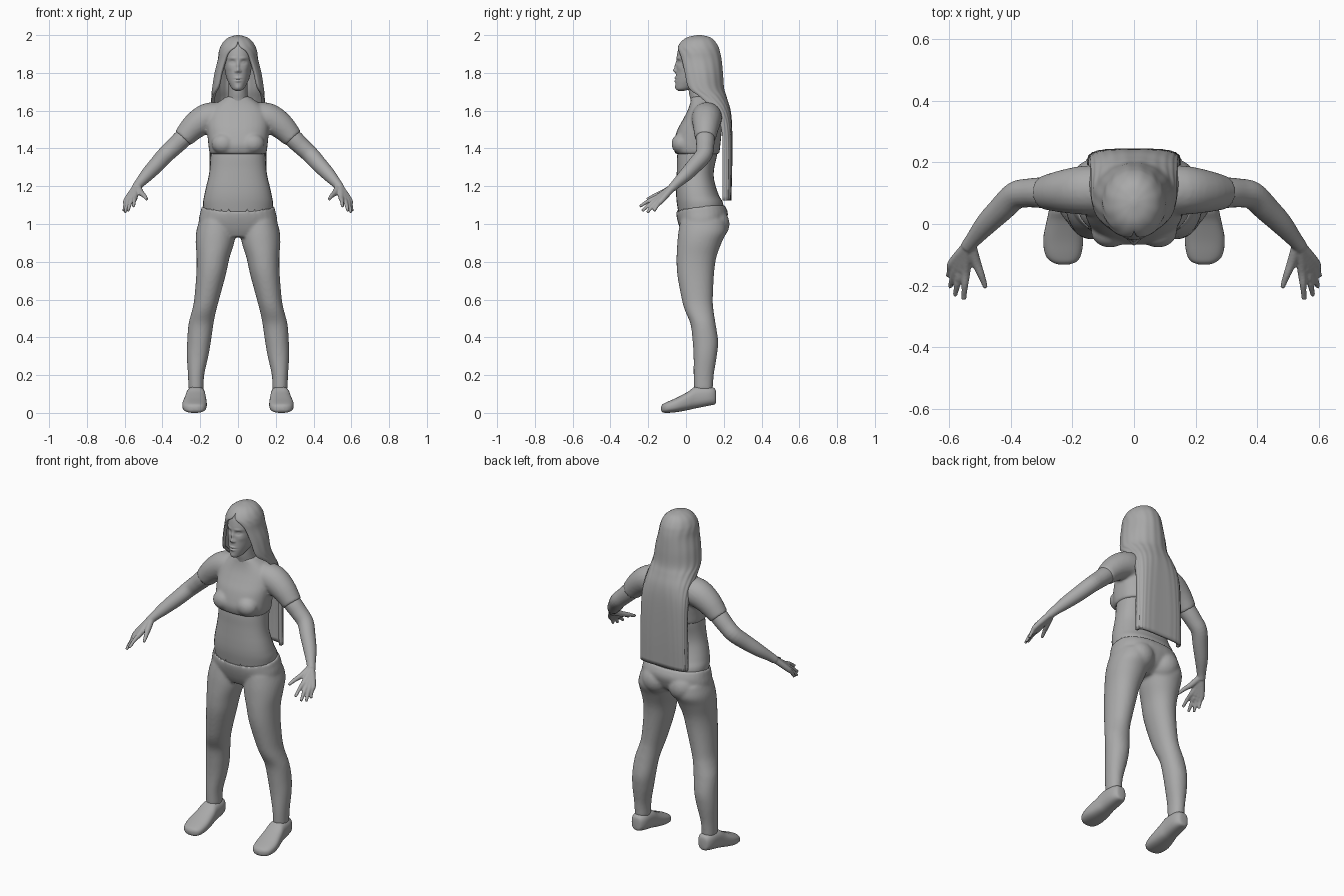
import bpy, bmesh, math
from mathutils import Vector

grey = bpy.data.materials.new("plain grey")
grey.diffuse_color = (0.4, 0.4, 0.4, 1)
X, Y, Z = Vector((1, 0, 0)), Vector((0, 1, 0)), Vector((0, 0, 1))


def resample(rows, steps):
    """Catmull-Rom interpolation of a list of number rows."""
    out = []
    for i in range(len(rows) - 1):
        p0, p1, p2, p3 = (rows[max(0, min(len(rows) - 1, i + k))] for k in (-1, 0, 1, 2))
        for s in range(steps):
            t = s / steps
            out.append([0.5 * (2 * b + (c - a) * t + (2 * a - 5 * b + 4 * c - d) * t * t
                               + (3 * b - a - 3 * c + d) * t ** 3)
                        for a, b, c, d in zip(p0, p1, p2, p3)])
    return out + [list(rows[-1])]


def sp(v, n):
    return math.copysign(abs(v) ** (2 / n), v)


def ring(c, u, v, a, b, n=2, seg=32):
    angles = [2 * math.pi * i / seg for i in range(seg)]
    return [Vector(c) + u * (a * sp(math.cos(t), n)) + v * (b * sp(math.sin(t), n)) for t in angles]


def loft(bm, rings, mirror=False):
    for sign in ((1, -1) if mirror else (1,)):
        vs = [[bm.verts.new((p.x * sign, p.y, p.z)) for p in r] for r in rings]
        m = len(vs[0])
        for r, q in zip(vs, vs[1:]):
            for i in range(m):
                bm.faces.new((r[i], r[(i + 1) % m], q[(i + 1) % m], q[i]))
        bm.faces.new(vs[0])
        bm.faces.new(vs[-1])


def stack(bm, rows, n=2, steps=4, mirror=False, seg=32, dip=0):
    """Level sections: z, centre x, half width, front y, back y."""
    rings = [ring((cx, (f + b) / 2, z), X, Y, w, (b - f) / 2, n, seg)
             for z, cx, w, f, b in resample(rows, steps)]
    if dip:  # curved top rim, lower in front
        for p in rings[-1]:
            p.z -= dip * max(0, 0.1 - p.y)
    loft(bm, rings, mirror)


def tube(bm, rows, steps=4, mirror=True, seg=20):
    """Round sections along a path: x, y, z, radius."""
    pts = resample(rows, steps)
    rings = []
    for i, p in enumerate(pts):
        a, b = pts[max(0, i - 1)], pts[min(len(pts) - 1, i + 1)]
        d = (Vector(b[:3]) - Vector(a[:3])).normalized()
        u = d.cross(Y if abs(d.y) < 0.8 else X).normalized()
        rings.append(ring(p[:3], u, d.cross(u), p[3], p[3], 2, seg))
    loft(bm, rings, mirror)


def ball(bm, c, r):
    for s in (1, -1):
        res = bmesh.ops.create_uvsphere(bm, u_segments=24, v_segments=14, radius=1)
        for v in res["verts"]:
            v.co = Vector((s * c[0] + v.co.x * r[0], c[1] + v.co.y * r[1], c[2] + v.co.z * r[2]))


def finish(name, bm, voxel=0, smooth=0):
    bmesh.ops.recalc_face_normals(bm, faces=bm.faces)
    for f in bm.faces:
        f.smooth = True
    me = bpy.data.meshes.new(name)
    bm.to_mesh(me)
    bm.free()
    me.materials.append(grey)
    ob = bpy.data.objects.new(name, me)
    bpy.context.collection.objects.link(ob)
    if voxel:
        m = ob.modifiers.new("blend", 'REMESH')
        m.mode, m.voxel_size, m.use_smooth_shade = 'VOXEL', voxel, True
    if smooth:
        m = ob.modifiers.new("soften", 'SMOOTH')
        m.factor, m.iterations = 0.5, smooth
    return ob


# Bare midriff and neck
bm = bmesh.new()
stack(bm, [(1.0, 0, .17, -.03, .19), (1.1, 0, .185, -.047, .198), (1.15, 0, .179, -.052, .175),
           (1.2, 0, .168, -.052, .157), (1.25, 0, .156, -.05, .147), (1.3, 0, .149, -.048, .15),
           (1.37, 0, .145, -.046, .165), (1.45, 0, .14, -.03, .165)], 2.3)
finish("midriff", bm)
bm = bmesh.new()
stack(bm, [(1.58, 0, .075, .03, .15), (1.65, 0, .057, .025, .145), (1.7, 0, .05, .015, .135),
           (1.78, 0, .05, .01, .13)])
finish("neck", bm)

# Short top with sleeves
bm = bmesh.new()
stack(bm, [(1.37, 0, .15, -.056, .176), (1.4, 0, .155, -.066, .18), (1.43, 0, .158, -.067, .183),
           (1.5, 0, .165, -.045, .19), (1.55, 0, .165, -.018, .19), (1.6, 0, .15, .008, .185),
           (1.64, 0, .11, .022, .172), (1.675, 0, .062, .028, .15)], 2.4)
ball(bm, (.078, -.025, 1.425), (.062, .052, .055))
tube(bm, [(.08, .11, 1.565, .08), (.16, .11, 1.56, .08), (.23, .106, 1.518, .07), (.292, .102, 1.453, .055)])
finish("short_top", bm, .008, 6)

# Trousers: hips, seat and legs
bm = bmesh.new()
stack(bm, [(.93, 0, .12, -.01, .13), (.97, 0, .2, -.03, .19), (1.02, 0, .208, -.046, .215),
           (1.06, 0, .2, -.052, .222), (1.1, 0, .19, -.05, .205)], 2.3, dip=.27)
stack(bm, [(.12, .222, .04, .042, .142), (.2, .222, .043, .04, .147), (.3, .214, .057, .04, .163),
           (.38, .206, .063, .035, .17), (.47, .196, .066, .024, .157), (.54, .18, .064, -.005, .146),
           (.6, .166, .066, -.022, .142), (.73, .143, .078, -.046, .148), (.82, .132, .087, -.05, .16),
           (.9, .122, .102, -.046, .188), (.96, .117, .104, -.04, .215), (1.02, .11, .095, -.03, .21)],
      2.1, mirror=True)
ball(bm, (.088, .138, 1.0), (.09, .093, .09))
finish("trousers", bm, .008, 6)

# Arms and hands
bm = bmesh.new()
tube(bm, [(.22, .105, 1.52, .045), (.29, .102, 1.455, .05), (.34, .101, 1.407, .047), (.385, .093, 1.365, .045),
          (.43, .05, 1.315, .042), (.48, 0, 1.262, .036), (.522, -.05, 1.215, .026), (.542, -.075, 1.19, .023)])
for knuckle, tip in [((.546, -.15, 1.142), (.553, -.245, 1.092)), ((.563, -.148, 1.132), (.582, -.232, 1.068)),
                     ((.578, -.14, 1.127), (.598, -.205, 1.06)), ((.59, -.127, 1.127), (.604, -.17, 1.068))]:
    mid = [(a + b) / 2 for a, b in zip(knuckle, tip)]
    tube(bm, [(.54, -.07, 1.195, .019), (*knuckle, .0155), (mid[0], mid[1], mid[2] + .006, .011),
              (*tip, .008)], seg=12)
tube(bm, [(.53, -.07, 1.195, .018), (.513, -.125, 1.165, .016), (.497, -.165, 1.15, .012),
          (.482, -.207, 1.13, .008)], seg=12)
finish("arms", bm, .005, 2)

# Shoes: sections from heel to toe as y, centre x, half width, bottom z, top z
bm = bmesh.new()
rows = [(.16, .222, .012, .06, .1), (.153, .222, .032, .046, .128), (.12, .222, .047, .038, .139),
        (.05, .224, .052, .024, .138), (.01, .226, .058, .015, .112), (-.05, .23, .065, .004, .08),
        (-.1, .23, .058, 0, .058), (-.123, .228, .04, .003, .046), (-.132, .228, .015, .013, .033)]
loft(bm, [ring((cx, y, (a + b) / 2), X, Z, w, (b - a) / 2, 2.6) for y, cx, w, a, b in resample(rows, 4)], True)
finish("shoes", bm)

# Head, with features pushed in and out of the face
bm = bmesh.new()
stack(bm, [(1.705, 0, .012, -.04, -.01), (1.715, 0, .03, -.052, .03), (1.74, 0, .046, -.056, .09),
           (1.77, 0, .06, -.055, .14), (1.81, 0, .069, -.052, .16), (1.85, 0, .074, -.05, .168),
           (1.9, 0, .076, -.047, .165), (1.95, 0, .062, -.03, .15), (1.98, 0, .03, .02, .1)], 2.1, 10, seg=160)
bumps = [(0, 1.813, .011, .011, -.016), (0, 1.838, .008, .02, -.009),       # nose
         (.013, 1.808, .006, .006, -.005),                                  # nostrils
         (.03, 1.857, .016, .01, .011), (.03, 1.856, .01, .005, -.006),     # eyes
         (.03, 1.878, .02, .006, -.004), (.045, 1.825, .015, .015, -.003),  # brows, cheeks
         (0, 1.772, .016, .005, -.007), (0, 1.757, .014, .006, -.007),      # lips
         (0, 1.765, .02, .0025, .004), (0, 1.722, .015, .012, -.003)]       # mouth, chin
for v in bm.verts:
    if v.co.y < .02:
        x, z = v.co.x, v.co.z
        v.co.y += sum(a * math.exp(-((abs(x) - cx) / w) ** 2 - ((z - cz) / h) ** 2)
                      for cx, cz, w, h, a in bumps)
finish("head", bm)

# Long hair: open sections as z, half width, front y, back y, sweep angle, squareness
hair = [(2.0, .008, .06, .08, 180, 2), (1.99, .045, .01, .125, 180, 2), (1.97, .074, -.022, .152, 180, 2),
        (1.94, .093, -.045, .172, 172, 2), (1.91, .102, -.053, .182, 150, 2), (1.87, .108, -.055, .19, 138, 2),
        (1.8, .125, -.05, .197, 131, 2), (1.72, .137, -.04, .203, 124, 2), (1.67, .142, 0, .217, 105, 2.2),
        (1.6, .147, .07, .237, 92, 2.6), (1.5, .15, .13, .245, 90, 3.2), (1.3, .152, .14, .245, 90, 4),
        (1.125, .155, .145, .24, 90, 4)]
bm = bmesh.new()
grid = []
for z, w, f, b, sweep, n in resample(hair, 5):
    line = []
    for i in range(73):
        t = math.radians(min(sweep, 180)) * (i / 36 - 1)
        k = 1 - .015 * (0.5 + 0.5 * math.cos(i * math.pi / 3))  # strand grooves
        line.append(bm.verts.new((w * k * sp(math.sin(t), n),
                                  (f + b) / 2 + (b - f) / 2 * k * sp(math.cos(t), n), z)))
    grid.append(line)
for r, q in zip(grid, grid[1:]):
    for i in range(72):
        bm.faces.new((r[i], r[i + 1], q[i + 1], q[i]))
bm.faces.new(grid[0][:-1])
bmesh.ops.remove_doubles(bm, verts=bm.verts, dist=.0002)
ob = finish("long_hair", bm)
m = ob.modifiers.new("thickness", 'SOLIDIFY')
m.thickness, m.offset = .016, -1
